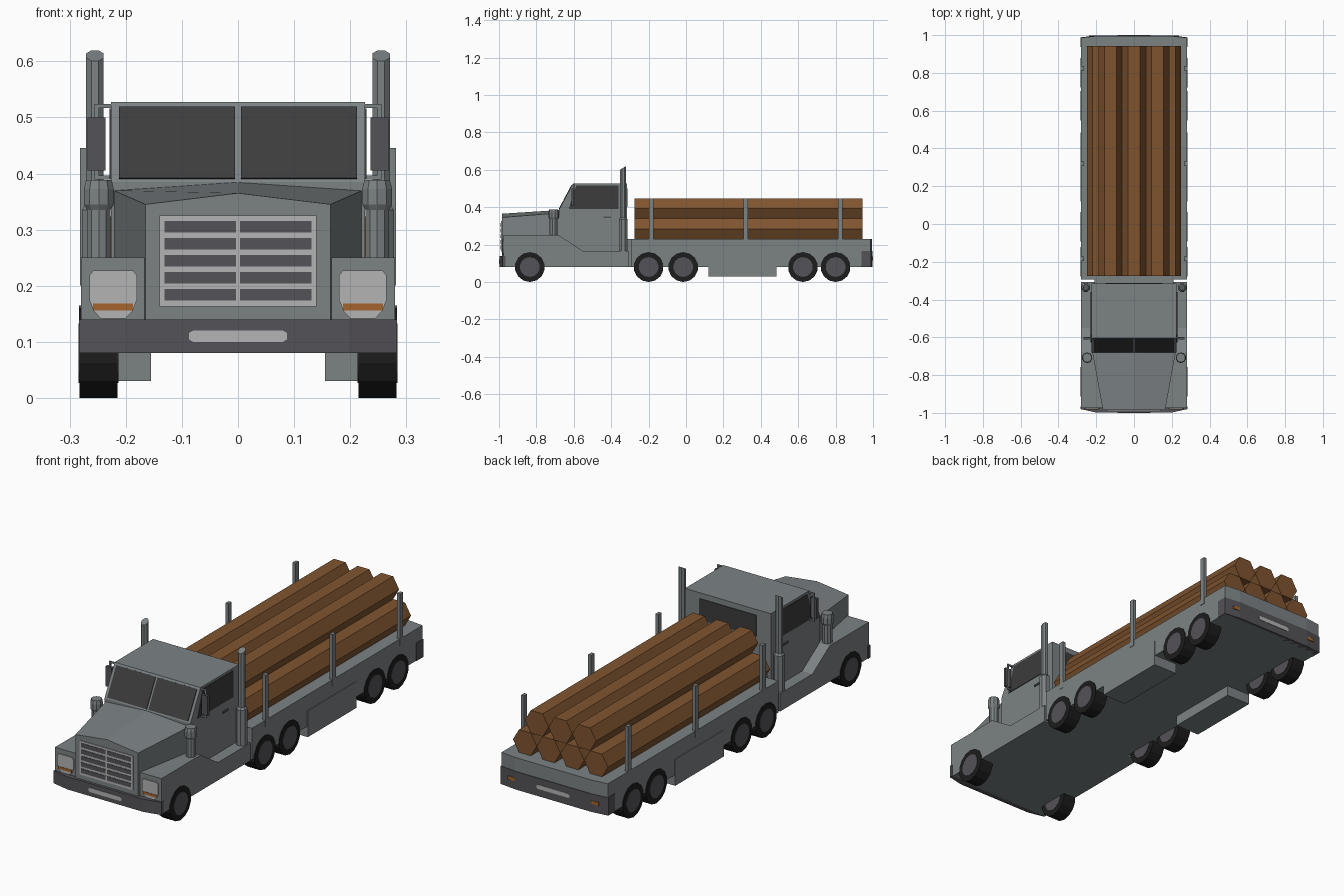
import bpy, bmesh, math

if "Cube" in bpy.data.objects:
    bpy.data.objects.remove(bpy.data.objects["Cube"])

def material(name, *rgb):
    lin = [((c / 255 + 0.055) / 1.055) ** 2.4 for c in rgb]
    m = bpy.data.materials.new(name)
    m.diffuse_color = (*lin, 1)
    m.use_nodes = True
    m.node_tree.nodes["Principled BSDF"].inputs["Base Color"].default_value = m.diffuse_color
    return m

BODY = material("body_grey", 124, 130, 132)
LIGHT = material("light_grey", 180, 180, 180)
DARK = material("dark_grey", 84, 82, 87)
GLASS = material("window_black", 60, 60, 60)
TYRE = material("tyre_black", 29, 29, 29)
WOOD = material("log_brown", 127, 84, 47)
ORANGE = material("lamp_orange", 165, 101, 45)

def loft(name, rings, mat):
    """Closed solid through equally sized rings of 3D points."""
    bm = bmesh.new()
    vs = [[bm.verts.new(p) for p in r] for r in rings]
    n = len(vs[0])
    for a, b in zip(vs, vs[1:]):
        for i in range(n):
            bm.faces.new((a[i], a[(i + 1) % n], b[(i + 1) % n], b[i]))
    bm.faces.new(vs[0])
    bm.faces.new(vs[-1])
    bmesh.ops.recalc_face_normals(bm, faces=bm.faces)
    me = bpy.data.meshes.new(name)
    bm.to_mesh(me)
    bm.free()
    me.materials.append(mat)
    ob = bpy.data.objects.new(name, me)
    bpy.context.collection.objects.link(ob)
    return ob

def prism(name, pts, axis, lo, hi, mat):
    """Extrude a 2D outline along one axis."""
    def put(p, t):
        a, b = p
        return {'x': (t, a, b), 'y': (a, t, b), 'z': (a, b, t)}[axis]
    return loft(name, [[put(p, t) for p in pts] for t in (lo, hi)], mat)

def box(name, x0, x1, y0, y1, z0, z1, mat):
    return prism(name, [(x0, y0), (x1, y0), (x1, y1), (x0, y1)], 'z', z0, z1, mat)

def ngon(cx, cy, r, n, start=0.0):
    return [(cx + r * math.cos(start + 2 * math.pi * i / n),
             cy + r * math.sin(start + 2 * math.pi * i / n)) for i in range(n)]

def lathe(name, x, y, profile, n, mat, slant=0.0):
    """Upright turned part from (radius, z) pairs; the last ring may be slanted."""
    rings = [[(px, py, z) for px, py in ngon(x, y, r, n, math.pi / n)] for r, z in profile]
    rings[-1] = [(px, py, z + slant * (py - y)) for px, py, z in rings[-1]]
    return loft(name, rings, mat)

# Lower cab body with fenders and running boards
prism("fender_body", [(-.975, .08), (-.975, .25), (-.68, .25), (-.55, .165),
                      (-.307, .165), (-.307, .08)], 'x', -.28, .28, BODY)

# Hood: peaked section widening toward the cab
def hood_ring(y, w, side, peak):
    return [(-w, y, .1), (w, y, .1), (w, y, side), (0, y, peak), (-w, y, side)]
loft("hood", [hood_ring(-.985, .165, .345, .365), hood_ring(-.67, .222, .37, .385)], BODY)

# Cab
prism("cab", [(-.68, .1), (-.68, .385), (-.604, .527), (-.315, .527), (-.315, .1)],
      'x', -.226, .226, BODY)

# Windows
def slope_y(z):
    return -.68 + (z - .385) * .535
pane = [(slope_y(.39), .39), (slope_y(.518), .518),
        (slope_y(.518) - .003, .5196), (slope_y(.39) - .003, .3916)]
side_pane = [(-.627, .39), (-.587, .516), (-.36, .516), (-.36, .39)]
for s in (-1, 1):
    prism("windshield_pane", pane, 'x', s * .005, s * .212, GLASS)
    prism("side_window", side_pane, 'x', s * .224, s * .229, GLASS)
    box("door_handle", s * .224, s * .231, -.44, -.4, .342, .35, DARK)
box("rear_window", -.15, .15, -.318, -.312, .4, .5, GLASS)

# Grille with slots
box("grille", -.14, .14, -.989, -.983, .163, .325, LIGHT)
for s in (-1, 1):
    for i in range(5):
        z = .184 + .0303 * i
        box("grille_slot", s * .004, s * .131, -.991, -.987, z - .01, z + .01, DARK)

# Headlights with orange indicator strips
for s in (-1, 1):
    shape = [(.18, .175), (.188, .155), (.2, .142), (.245, .142), (.257, .155),
             (.265, .175), (.265, .218), (.258, .227), (.187, .227), (.18, .218)]
    prism("headlight", [(s * x, z) for x, z in shape], 'y', -.98, -.972, LIGHT)
    box("indicator", s * .187, s * .258, -.982, -.976, .156, .168, ORANGE)

# Front bumper and plate
prism("front_bumper", [(-.283, -.965), (-.283, -.98), (-.2, -.998), (.2, -.998),
                       (.283, -.98), (.283, -.965)], 'z', .08, .14, DARK)
plate = [(-.087, .104), (-.08, .1), (.08, .1), (.087, .104),
         (.087, .116), (.08, .12), (-.08, .12), (-.087, .116)]
prism("front_plate", plate, 'y', -1, -.996, LIGHT)

# Air cleaners, exhaust stacks and mirrors
for s in (-1, 1):
    lathe("air_cleaner", s * .248, -.708,
          [(.022, .24), (.022, .335), (.028, .345), (.028, .372), (.024, .388)], 10, BODY)
    lathe("exhaust_muffler", s * .255, -.336,
          [(.025, .16), (.025, .335), (.017, .345)], 8, BODY)
    lathe("exhaust_pipe", s * .255, -.336, [(.017, .33), (.017, .61)], 8, BODY, slant=.6)
    box("mirror", s * .236, s * .268, -.612, -.598, .405, .5, DARK)
    box("mirror_post", s * .248, s * .256, -.604, -.597, .39, .524, BODY)
    for z in (.392, .52):
        box("mirror_bracket", s * .22, s * .256, -.604, -.597, z - .003, z + .004, BODY)

# Load bed and coupling to the cab
box("load_bed", -.28, .28, -.295, .985, .08, .23, BODY)
box("bed_coupling", -.21, .21, -.32, -.28, .08, .23, BODY)

# Rear bumper, plate and lamps
prism("bed_tail", [(-.28, .97), (-.28, .986), (-.2, .995), (.2, .995), (.28, .986), (.28, .97)],
      'z', .165, .23, BODY)
prism("rear_bumper", [(-.283, .938), (-.283, .988), (-.2, .998), (.2, .998),
                      (.283, .988), (.283, .938)], 'z', .08, .165, DARK)
prism("rear_plate", [(x, z + .015) for x, z in plate], 'y', .996, 1, LIGHT)
for s in (-1, 1):
    box("rear_lamp", s * .203, s * .238, .99, .999, .118, .134, ORANGE)

# Side boxes and stakes
for s in (-1, 1):
    box("side_tank", s * .155, s * .283, .12, .485, .03, .155, BODY)
    for y in (-.185, .32, .825):
        box("stake", s * .266, s * .282, y - .012, y + .012, .2, .445, BODY)

# Logs: four below, three on top
R = .0624
H = R * math.sqrt(3)
for row, count in enumerate((4, 3)):
    for i in range(count):
        x = (i - (count - 1) / 2) * 2 * R
        prism("log", ngon(x, .23 + H * (row + .5), R, 6), 'y', -.275, .943, WOOD)

# Wheels
for y in (-.835, -.2, -.015, .625, .8):
    for s in (-1, 1):
        prism("tyre", ngon(y, .08, .08, 14, -math.pi / 2), 'x', s * .215, s * .2825, TYRE)
        prism("hub", ngon(y, .08, .053, 14, -math.pi / 2), 'x', s * .213, s * .2845, DARK)
